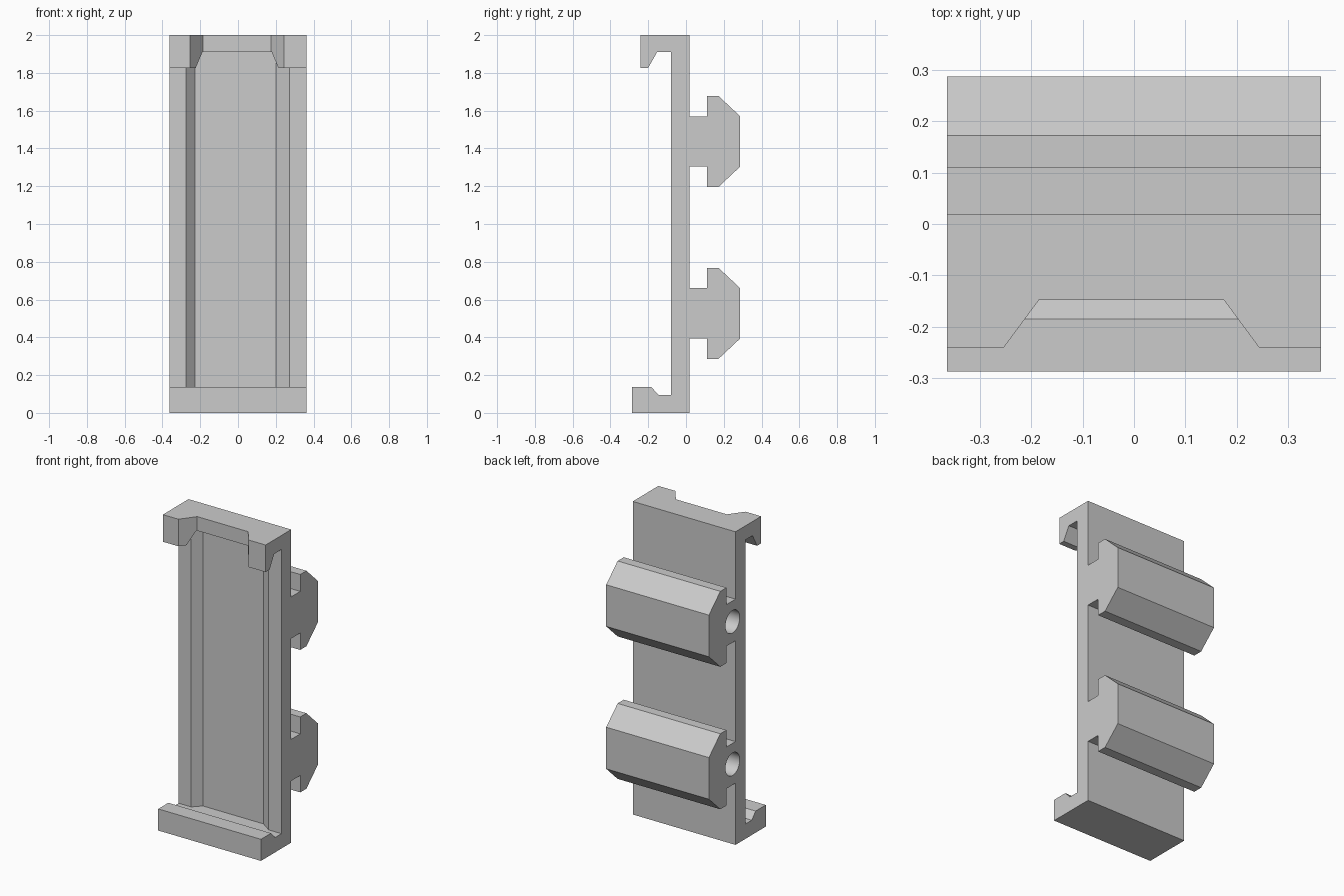
import bpy
import bmesh
from math import radians
from mathutils import Matrix, Vector

cube = bpy.data.objects.get("Cube")
if cube:
    bpy.data.objects.remove(cube, do_unlink=True)

HALF = 0.363            # half width of the bracket
FRONT, BACK = -0.08, 0.019   # plate faces
FLOOR, CEILING = 0.095, 1.91  # inner faces of the two lips
RAILS = (0.527, 1.437)  # heights of the rail centres

grey = bpy.data.materials.new("matte grey")
grey.use_nodes = True
grey.diffuse_color = (0.6, 0.6, 0.6, 1)
grey.node_tree.nodes["Principled BSDF"].inputs["Base Color"].default_value = (0.6, 0.6, 0.6, 1)


def finish(name, bm):
    bmesh.ops.recalc_face_normals(bm, faces=bm.faces)
    mesh = bpy.data.meshes.new(name)
    bm.to_mesh(mesh)
    bm.free()
    mesh.materials.append(grey)
    obj = bpy.data.objects.new(name, mesh)
    bpy.context.collection.objects.link(obj)
    return obj


def prism(name, points, axis, start, end):
    """Extrude a (y, z) outline along x, or an (x, y) outline along z."""
    bm = bmesh.new()
    if axis == "x":
        verts = [bm.verts.new((start, a, b)) for a, b in points]
        move = Vector((end - start, 0, 0))
    else:
        verts = [bm.verts.new((a, b, start)) for a, b in points]
        move = Vector((0, 0, end - start))
    face = bm.faces.new(verts)
    new = bmesh.ops.extrude_face_region(bm, geom=[face])["geom"]
    bmesh.ops.translate(bm, vec=move, verts=[v for v in new if isinstance(v, bmesh.types.BMVert)])
    return finish(name, bm)


def cut(target, cutter):
    cutter.hide_render = True
    mod = target.modifiers.new("cut", "BOOLEAN")
    mod.operation, mod.solver, mod.object = "DIFFERENCE", "EXACT", cutter
    bpy.context.view_layer.objects.active = target
    bpy.ops.object.modifier_apply(modifier=mod.name)
    bpy.data.objects.remove(cutter, do_unlink=True)


def rail(centre):
    """Mirrored T-shaped rail outline, going up the back of the plate."""
    half = [(BACK, 0.133), (0.11, 0.133), (0.11, 0.241), (0.172, 0.241), (0.287, 0.133)]
    return [(y, centre - h) for y, h in half] + [(y, centre + h) for y, h in reversed(half)]


# Plate, lower lip, upper hook and rails share one side outline
lower_lip = [(FRONT, FLOOR), (-0.145, FLOOR), (-0.185, 0.138), (-0.287, 0.138), (-0.287, 0)]
upper_hook = [(BACK, 2), (-0.24, 2), (-0.24, 1.827), (-0.2, 1.827), (-0.153, CEILING), (FRONT, CEILING)]
outline = lower_lip + [(BACK, 0)]
for z in RAILS:
    outline += rail(z)
outline += upper_hook
bracket = prism("rail_bracket", outline, "x", -HALF, HALF)

# Shallow sloped channel down the front of the plate
depth = -0.03
channel = [(-0.275, -0.12), (-0.275, FRONT), (-0.227, depth), (0.202, depth), (0.273, FRONT), (0.273, -0.12)]
cut(bracket, prism("channel_cutter", channel, "z", FLOOR, CEILING))

# Notch in the upper hook
notch = [(-0.253, -0.35), (-0.253, -0.24), (-0.185, -0.148), (0.175, -0.148), (0.243, -0.24), (0.243, -0.35)]
cut(bracket, prism("notch_cutter", notch, "z", 1.7, 2.1))

# Round blind holes in the right end of each rail
for z in RAILS:
    bm = bmesh.new()
    bmesh.ops.create_cone(bm, cap_ends=True, segments=40, radius1=0.072, radius2=0.072, depth=0.7,
                          matrix=Matrix.Translation((-HALF, 0.048, z)) @ Matrix.Rotation(radians(90), 4, "Y"))
    cut(bracket, finish("hole_cutter", bm))

# Smooth holes, crisp edges elsewhere
bpy.ops.object.select_all(action="DESELECT")
bracket.select_set(True)
bpy.context.view_layer.objects.active = bracket
bpy.ops.object.shade_smooth_by_angle(angle=radians(20))
